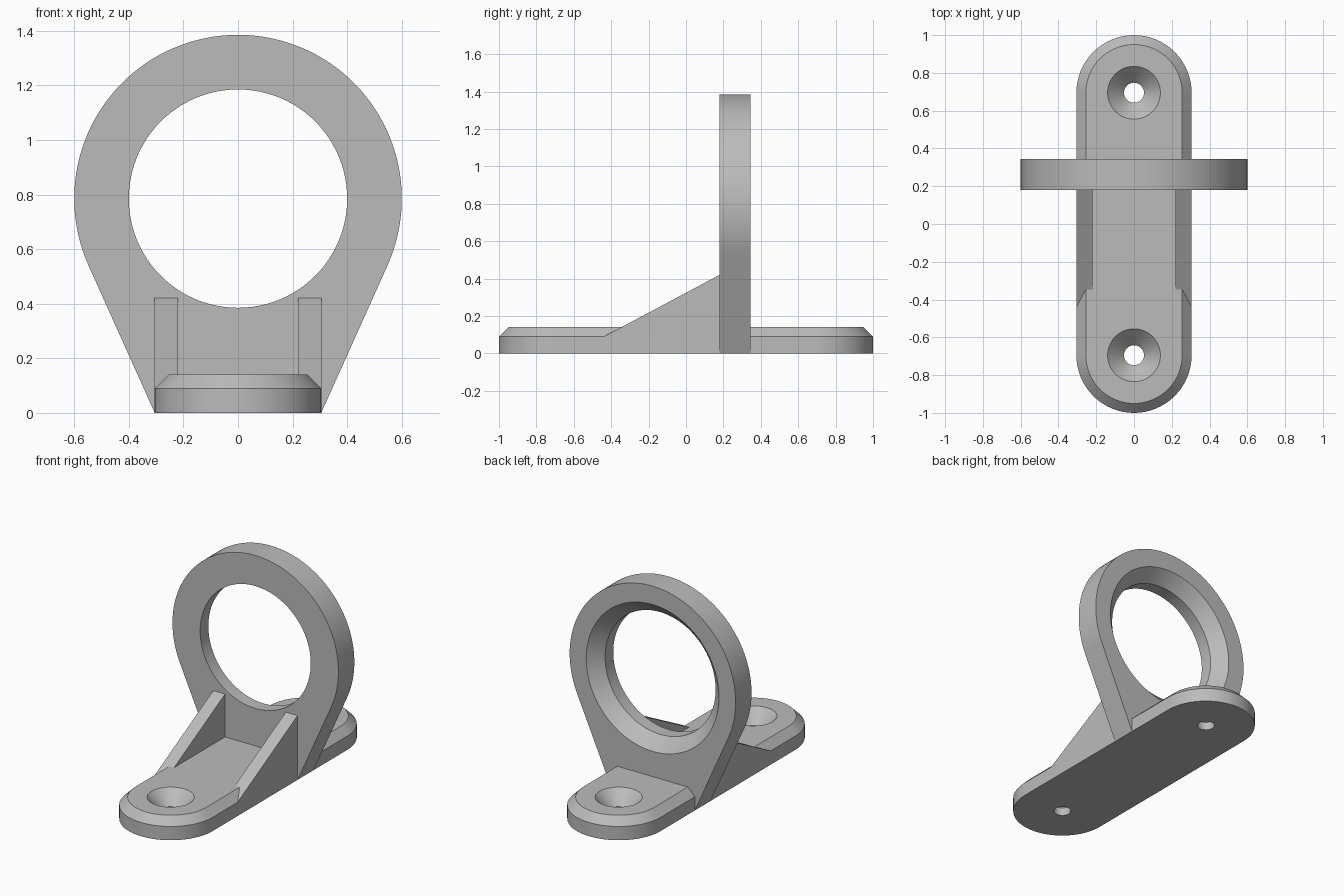
import bpy, bmesh, math
from mathutils import Matrix

cube = bpy.data.objects.get("Cube")
if cube:
    bpy.data.objects.remove(cube, do_unlink=True)

grey = bpy.data.materials.new("plain grey")
grey.use_nodes = True
COLOR = (0.5, 0.5, 0.5, 1)
grey.diffuse_color = COLOR
grey.node_tree.nodes["Principled BSDF"].inputs["Base Color"].default_value = COLOR

WIDTH = 0.305               # half width of the base
END = 1 - WIDTH             # centre of each rounded end
RING_Z, RING_R = 0.785, 0.6
FRONT, BACK = 0.18, 0.345   # y range of the ring plate


def arc(cx, cy, r, start, end, steps):
    angles = [math.radians(start + (end - start) * i / steps) for i in range(steps + 1)]
    return [(cx + r * math.cos(a), cy + r * math.sin(a)) for a in angles]


def loft(name, loops, closed=True):
    """Skin a stack of equal-length loops of 3D points and cap both ends."""
    bm = bmesh.new()
    rings = [[bm.verts.new(p) for p in loop] for loop in loops]
    n = len(rings[0])
    for a, b in zip(rings, rings[1:]):
        for i in range(n):
            j = (i + 1) % n
            bm.faces.new((a[i], a[j], b[j], b[i]))
    bm.faces.new(rings[0])
    bm.faces.new(rings[-1])
    bmesh.ops.recalc_face_normals(bm, faces=bm.faces)
    mesh = bpy.data.meshes.new(name)
    bm.to_mesh(mesh)
    bm.free()
    mesh.materials.append(grey)
    obj = bpy.data.objects.new(name, mesh)
    bpy.context.collection.objects.link(obj)
    return obj


def round_cutter(name, profile, matrix, steps):
    """Turned solid from (radius, height) pairs."""
    loops = [[(x, y, h) for x, y in arc(0, 0, r, 0, 360, steps)[:-1]] for r, h in profile]
    obj = loft(name, loops)
    obj.data.transform(matrix)
    obj.hide_render = True
    return obj


def activate(obj):
    bpy.ops.object.select_all(action='DESELECT')
    obj.select_set(True)
    bpy.context.view_layer.objects.active = obj


def cut(obj, cutter):
    activate(obj)
    mod = obj.modifiers.new("hole", 'BOOLEAN')
    mod.operation = 'DIFFERENCE'
    mod.solver = 'EXACT'
    mod.object = cutter
    bpy.ops.object.modifier_apply(modifier=mod.name)
    bpy.data.objects.remove(cutter, do_unlink=True)


def smooth(obj):
    activate(obj)
    bpy.ops.object.shade_smooth_by_angle(angle=math.radians(25))


# Base: rounded slab with a chamfered top edge
def slab_loop(inset, z):
    r = WIDTH - inset
    outline = arc(0, END, r, 0, 180, 32) + arc(0, -END, r, 180, 360, 32)
    return [(x, y, z) for x, y in outline]


base = loft("base", [slab_loop(0, 0), slab_loop(0, 0.09), slab_loop(0.05, 0.14)])

# Countersunk screw holes
for y in (-0.695, 0.695):
    screw = [(0.053, -0.05), (0.053, 0.053), (0.15, 0.15)]
    cut(base, round_cutter("screw_cutter", screw, Matrix.Translation((0, y, 0)), 48))
smooth(base)

# Ring plate: circle with tangent sides running down to the base edges
reach = math.hypot(WIDTH, RING_Z)
tangent = math.degrees(math.acos(RING_R / reach) - math.atan2(RING_Z, WIDTH))
outline = arc(0, RING_Z, RING_R, tangent, 180 - tangent, 80)
outline += [(-WIDTH, 0), (-0.2, 0.05), (0.2, 0.05), (WIDTH, 0)]
ring = loft("ring_plate", [[(x, y, z) for x, z in outline] for y in (FRONT, BACK)])

# Ring opening, flared towards the back
bore = [(0.4, FRONT - 0.1), (0.4, BACK - 0.08), (0.48, BACK), (0.5, BACK + 0.02)]
to_y = Matrix.Translation((0, 0, RING_Z)) @ Matrix.Rotation(math.radians(-90), 4, 'X')
cut(ring, round_cutter("bore_cutter", bore, to_y, 96))
smooth(ring)

# Sloping side gussets in front of the ring plate
side = [(-0.44, 0.09), (FRONT, 0.42), (FRONT, 0.09)]
for name, sign in (("left_gusset", 1), ("right_gusset", -1)):
    loft(name, [[(sign * x, y, z) for y, z in side] for x in (0.22, WIDTH)])
